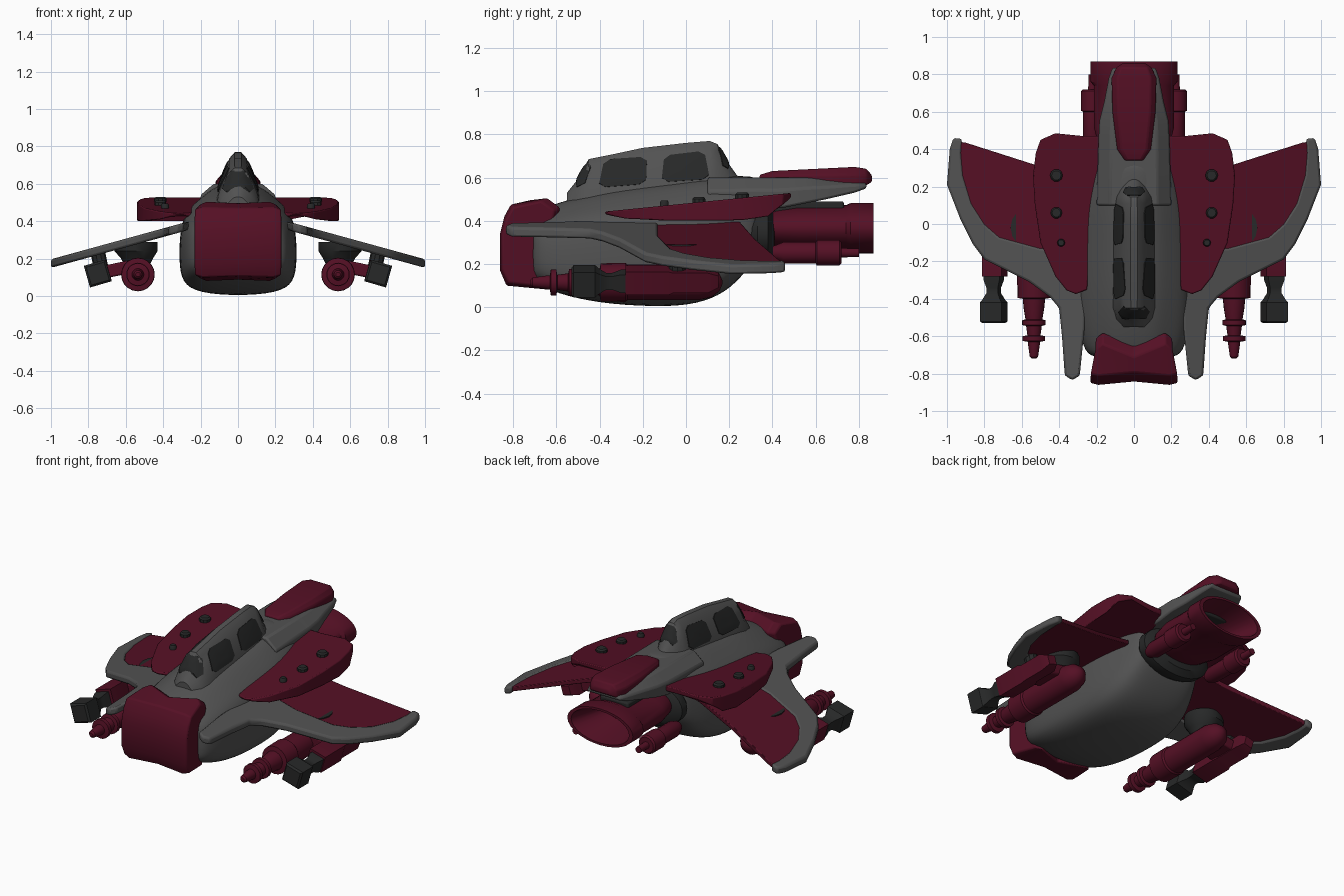
import bpy, bmesh, math
from mathutils import Vector
from mathutils.bvhtree import BVHTree

if "Cube" in bpy.data.objects:
    bpy.data.objects.remove(bpy.data.objects["Cube"])


def material(name, rgb):
    m = bpy.data.materials.new(name)
    m.diffuse_color = (*rgb, 1)
    m.use_nodes = True
    m.node_tree.nodes["Principled BSDF"].inputs["Base Color"].default_value = m.diffuse_color
    return m


GREY = material("hull grey", (0.085, 0.085, 0.085))
RED = material("dark red", (0.09, 0.005, 0.018))
DARK = material("charcoal", (0.02, 0.021, 0.021))


def loft(name, rings, mat, mirror=False, bevel=0, subsurf=0, angle=35):
    """Skin a list of equal-length rings and cap both ends."""
    bm = bmesh.new()
    vs = [[bm.verts.new(p) for p in r] for r in rings]
    n = len(vs[0])
    for a, b in zip(vs, vs[1:]):
        for i in range(n):
            bm.faces.new((a[i], a[(i + 1) % n], b[(i + 1) % n], b[i]))
    bm.faces.new(vs[0])
    bm.faces.new(vs[-1])
    bmesh.ops.recalc_face_normals(bm, faces=bm.faces)
    me = bpy.data.meshes.new(name)
    bm.to_mesh(me)
    bm.free()
    ob = bpy.data.objects.new(name, me)
    bpy.context.collection.objects.link(ob)
    me.materials.append(mat)
    bpy.ops.object.select_all(action='DESELECT')
    ob.select_set(True)
    bpy.context.view_layer.objects.active = ob
    bpy.ops.object.shade_smooth_by_angle(angle=math.radians(angle))
    if bevel:
        b = ob.modifiers.new("Bevel", 'BEVEL')
        b.width, b.segments, b.limit_method = bevel, 2, 'ANGLE'
    if subsurf:
        s = ob.modifiers.new("Subsurf", 'SUBSURF')
        s.levels = s.render_levels = subsurf
    if mirror:
        ob.modifiers.new("Mirror", 'MIRROR')
    return ob


def circle(c, r, axis='y', n=20, squash=1, phase=0):
    pts = []
    for i in range(n):
        a = 2 * math.pi * i / n + math.radians(phase)
        u, v = r * math.cos(a), r * math.sin(a) * squash
        pts.append((c[0] + u, c[1], c[2] + v) if axis == 'y' else (c[0] + u, c[1] + v, c[2]))
    return pts


def turned(name, x, z, prof, mat, mirror=True, **kw):
    """Lathe along y from (y, radius) pairs."""
    return loft(name, [circle((x, y, z), r, **kw) for y, r in prof], mat, mirror)


def prism(name, outline, bottom, top, mat, bevel):
    return loft(name, [[(x, y, f(x, y)) for x, y in outline] for f in (bottom, top)],
                mat, True, bevel)


def sections(name, half, secs, mat, **kw):
    """Symmetric loft along y: half profile as fractions, sections (y, width, z0, z1)."""
    prof = half + [(-u, t) for u, t in reversed(half) if u > 0]
    return loft(name, [[(u * w, y, z0 + t * (z1 - z0)) for u, t in prof]
                       for y, w, z0, z1 in secs], mat, **kw)


# fuselage
sections("fuselage", [(0, 0), (.68, .025), (.98, .12), (1.02, .35), (1, .64),
                      (.89, .78), (.62, .89), (.38, .98), (0, 1)],
         [(-.72, .20, .14, .42), (-.69, .26, .10, .45), (-.55, .295, .045, .50),
          (-.35, .31, .008, .55), (-.1, .31, -.003, .58), (.05, .30, .01, .60),
          (.18, .27, .06, .61), (.28, .23, .16, .61), (.36, .19, .29, .60)],
         GREY, subsurf=2, angle=60)

# canopy
canopy = sections("canopy", [(1, 0), (.87, .35), (.62, .65), (.4, .88), (.15, 1)],
                  [(-.55, .06, .48, .53), (-.51, .10, .48, .58), (-.45, .115, .49, .685),
                   (-.35, .117, .5, .705), (-.2, .12, .5, .737), (0, .12, .5, .76),
                   (.11, .115, .5, .769), (.145, .11, .5, .755), (.2, .09, .5, .66),
                   (.25, .06, .5, .59)], GREY, angle=30)
tree = BVHTree.FromPolygons([v.co for v in canopy.data.vertices],
                            [p.vertices for p in canopy.data.polygons])


def window(name, corners, axis, sign, mirror):
    """Thin rounded plate projected on the canopy along an axis."""
    c = [Vector(p) for p in corners]
    outline = []
    for i, p in enumerate(c):
        for q in (c[i - 1], c[(i + 1) % len(c)]):
            outline.append(p.lerp(q, .15))
    mid = sum(c, Vector((0, 0))) / len(c)

    def project(p, lift):
        if axis == 'x':
            o, d = Vector((sign, p.x, p.y)), Vector((-sign, 0, 0))
        else:
            o, d = Vector((p.x, sign, p.y)), Vector((0, -sign, 0))
        hit, nor = tree.ray_cast(o, d)[:2]
        if hit is None:
            hit, nor = tree.find_nearest(o)[:2]
        if nor.dot(d) > 0:
            nor = -nor
        return hit + nor * lift
    loft(name, [[project(mid.lerp(p, s), h) for p in outline]
                for s, h in ((1, -.003), (1, .005), (.7, .006), (.35, .006), (.05, .006))],
         DARK, mirror)


window("front_side_window", [(-.405, .553), (-.378, .68), (-.18, .695), (-.185, .57)], 'x', 1, True)
window("rear_side_window", [(-.114, .578), (-.1, .70), (.085, .722), (.11, .592)], 'x', 1, True)
window("windshield", [(-.088, .555), (.088, .555), (.047, .668), (-.047, .668)], 'y', -1, False)
window("back_window", [(-.06, .64), (.06, .64), (.03, .74), (-.03, .74)], 'y', 1, False)

# nose plate: side profile swept across x, pinched at the middle
nose = [(-.83, .10), (-.86, .17), (-.86, .34), (-.84, .42), (-.81, .475),
        (-.64, .505), (-.58, .46), (-.62, .3), (-.62, .08)]
rings = []
for x, dy, back, k in ((-.232, .01, -.03, .93), (-.19, 0, 0, 1), (0, .018, -.07, .97),
                       (.19, 0, 0, 1), (.232, .01, -.03, .93)):
    rings.append([(x * (.88 if y > -.7 else 1), y + (back if y > -.7 else dy), .29 + (z - .29) * k)
                  for y, z in nose])
loft("nose_plate", rings, RED, bevel=.008)


# wings: grey leading edge with a red panel, sloping down outward
def slope(offset):
    return lambda x, y: .367 - .275 * (x - .3) + offset


prism("wing_edge", [(.29, -.81), (.33, -.835), (.37, -.81), (.385, -.6), (.40, -.45), (.45, -.39),
                    (.56, -.31), (.8, -.19), (.86, -.11), (.93, .03), (1, .21), (.985, .4),
                    (.965, .46), (.92, .455), (.925, .38), (.915, .26), (.87, .11), (.8, 0),
                    (.72, -.07), (.5, -.13), (.25, -.13), (.265, -.56)],
      slope(-.024), slope(.022), GREY, .012)
prism("wing_panel", [(.25, -.15), (.5, -.15), (.73, -.09), (.82, 0), (.89, .11), (.935, .26),
                     (.94, .44), (.9, .435), (.54, .32), (.25, .25)],
      slope(-.014), slope(.014), RED, .004)


# upper red shoulder plates
def plate_top(x, y):
    return .442 + .1 * (y + .38)


def plate_bottom(x, y):
    return max(.40, .432 - .25 * (y + .38), .40 + .85 * (y - .36))


prism("shoulder_plate", [(.17, .47), (.27, .47), (.42, .485), (.5, .45), (.525, .38), (.54, .26),
                         (.53, .1), (.5, -.1), (.42, -.28), (.36, -.355), (.31, -.375),
                         (.25, -.35), (.22, 0), (.17, .3)],
      plate_bottom, plate_top, RED, .01)
for i, (x, y, r) in enumerate(((.415, .26, .034), (.415, .06, .031), (.39, -.1, .021))):
    z = plate_top(x, y)
    loft(f"plate_bolt_{i + 1}", [circle((x, y, z + h), r * k, 'z', 10)
                                 for h, k in ((-.02, 1), (.015, 1), (.024, .75))], DARK, True)

# tail boom and its red cover
sections("tail_boom", [(1, 0), (1, .6), (.65, 1)],
         [(.1, .2, .45, .6), (.45, .19, .46, .6), (.55, .185, .48, .6), (.65, .16, .5, .595),
          (.78, .135, .53, .592), (.835, .115, .55, .58)], GREY, bevel=.01)
sections("tail_cover", [(1, 0), (1, .6), (.75, 1)],
         [(.34, .05, .59, .612), (.4, .09, .58, .63), (.6, .115, .57, .64), (.78, .12, .56, .649),
          (.835, .095, .565, .64), (.86, .06, .58, .61)], RED, bevel=.008)

# wide oval engine with open nozzle, collar and side pods
turned("engine_collar", 0, .34, [(.28, .2), (.33, .24), (.38, .24), (.41, .18)], DARK, False,
       n=28, squash=.6)
turned("engine", 0, .365, [(.34, .15), (.42, .19), (.52, .215), (.74, .215), (.76, .232),
                           (.868, .232), (.868, .205), (.62, .13)], RED, False, n=28, squash=.5)
turned("engine_pod", .223, .252, [(.4, .03), (.45, .05), (.6, .05), (.605, .06), (.71, .06),
                                  (.72, .05), (.72, .022), (.8, .02)], RED, n=14)
loft("engine_bracket", [[(x, y, z) for x, z in ((-.1, .43), (.1, .43), (.1, .49), (-.1, .49))]
                        for y in (.38, .73)], DARK, bevel=.01)

# missiles under the wings
turned("missile", .535, .115,
       [(-.72, .012), (-.71, .022), (-.64, .032), (-.63, .032), (-.625, .06), (-.6, .06),
        (-.595, .035), (-.545, .042), (-.54, .063), (-.515, .063), (-.51, .045), (-.45, .055),
        (-.4, .06), (-.395, .088), (-.28, .09), (-.27, .082), (.06, .082), (.12, .068),
        (.155, .04), (.168, .01)], RED)
loft("missile_mount", [circle((.54 + d, -.02, z), r, 'z', 16)
                       for d, z, r in ((0, .15, .06), (0, .2, .085), (.005, .24, .115),
                                       (.005, .29, .115))], DARK, True)

# outer guns, tilted with the wing
turned("gun_muzzle", .75, .12, [(-.53, .07), (-.52, .085), (-.42, .085), (-.405, .07), (-.37, .045),
                                (-.34, .045), (-.3, .062), (-.26, .062)], DARK, n=4, phase=29)
turned("gun_body", .745, .125, [(-.28, .078), (-.08, .078), (-.06, .068), (.1, .068), (.15, .04)],
       RED, n=4, phase=29)
loft("gun_arm", [[(x, y, z + dz) for y, dz in ((-.12, -.035), (.06, -.035), (.06, .035), (-.12, .035))]
                 for x, z in ((.56, .16), (.73, .125))], RED, True, bevel=.01)
loft("gun_pylon", [circle((x, -.04, z), .04, 'z', 10) for x, z in ((.73, .14), (.75, .235))],
     DARK, True)
